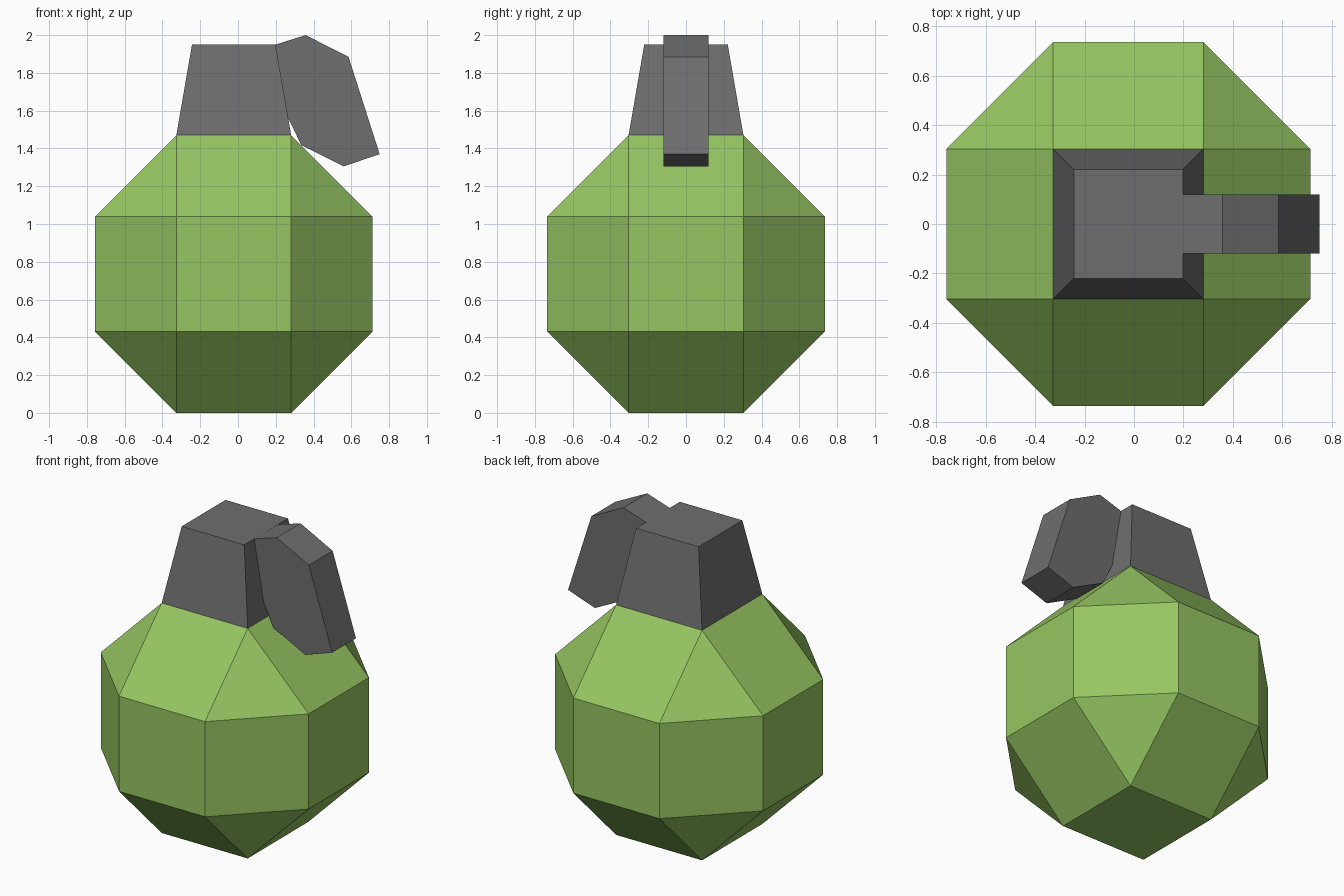
import bpy, bmesh
from itertools import product
from mathutils import Vector

if "Cube" in bpy.data.objects:
    bpy.data.objects.remove(bpy.data.objects["Cube"])


def material(name, rgb):
    m = bpy.data.materials.new(name)
    m.diffuse_color = (*rgb, 1)
    m.use_nodes = True
    m.node_tree.nodes["Principled BSDF"].inputs["Base Color"].default_value = m.diffuse_color
    return m


green = material("light_green", (0.305, 0.565, 0.122))
grey = material("dark_grey", (0.156, 0.156, 0.156))


def finish(name, bm, mat):
    bmesh.ops.recalc_face_normals(bm, faces=bm.faces)
    mesh = bpy.data.meshes.new(name)
    bm.to_mesh(mesh)
    bm.free()
    mesh.materials.append(mat)
    obj = bpy.data.objects.new(name, mesh)
    bpy.context.collection.objects.link(obj)
    return obj


A, B = 0.304, 0.735      # inner and outer half sizes of the body
CX = -0.0225             # body centre in x

# Body: faceted ball, a cube with equally cut edges and corners
bm = bmesh.new()
for sx, sy, sz in product((-1, 1), repeat=3):
    for axis in range(3):
        p = Vector((A * sx, A * sy, A * sz))
        p[axis] *= B / A
        bm.verts.new(p + Vector((CX, 0, B)))
bmesh.ops.convex_hull(bm, input=bm.verts)
bmesh.ops.dissolve_limit(bm, angle_limit=0.02, verts=bm.verts, edges=bm.edges)
finish("body", bm, green)

# Neck: tapered block standing on the top square of the body
bm = bmesh.new()
bmesh.ops.create_cube(bm, size=2)
for v in bm.verts:
    half, z = (0.221, 1.95) if v.co.z > 0 else (0.304, 1.47)
    v.co = (CX + half * v.co.x, half * v.co.y, z)
finish("neck", bm, grey)

# Lever: side profile extruded across y, its inner end sunk in the neck
profile = [(0.12, 1.925), (0.358, 2.0), (0.585, 1.885), (0.75, 1.37),
           (0.56, 1.305), (0.335, 1.418), (0.12, 1.86)]
bm = bmesh.new()
face = bm.faces.new([bm.verts.new((x, -0.12, z)) for x, z in profile])
ext = bmesh.ops.extrude_face_region(bm, geom=[face], use_keep_orig=True)
for g in ext["geom"]:
    if isinstance(g, bmesh.types.BMVert):
        g.co.y = 0.12
finish("lever", bm, grey)
